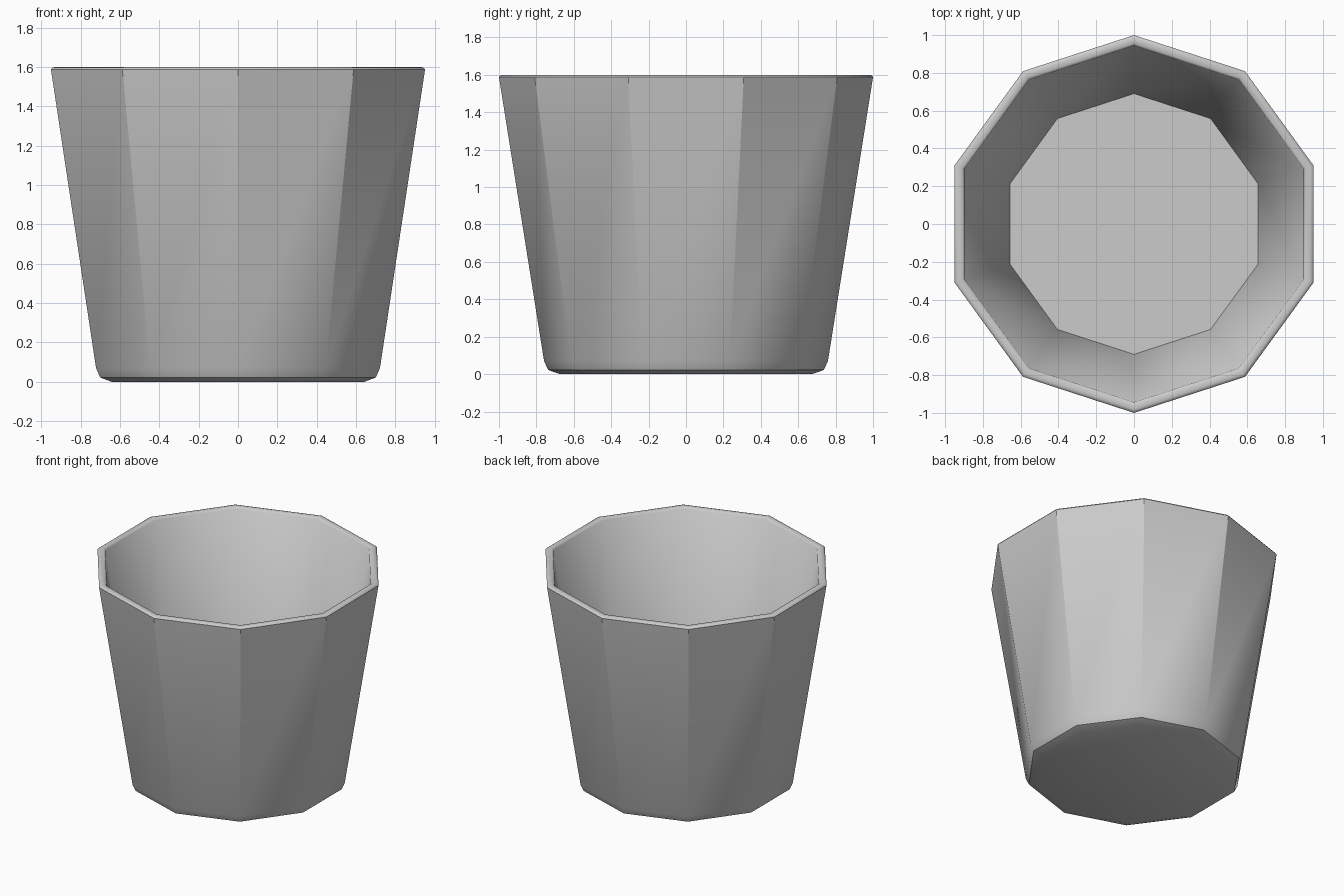
import bpy, bmesh, math

if "Cube" in bpy.data.objects:
    bpy.data.objects.remove(bpy.data.objects["Cube"])

SIDES = 10
# (radius, height, corner edges sharp up to the next ring)
PROFILE = [
    (0.675, 0.0, False), (0.737, 0.022, False), (0.759, 0.07, True),   # rounded foot
    (1.0, 1.588, False), (0.993, 1.597, False), (0.982, 1.6, False),   # outer wall and lip
    (0.956, 1.6, False), (0.944, 1.59, False), (0.69, 0.05, False),    # inner wall to floor
]
SHARP_RINGS = {1, 3, 8}

bm = bmesh.new()
rings = []
for r, z, _ in PROFILE:
    ring = []
    for i in range(SIDES):
        a = math.pi / 2 + i * math.tau / SIDES
        ring.append(bm.verts.new((r * math.cos(a), r * math.sin(a), z)))
    rings.append(ring)

# Wall bands
for low, high in zip(rings, rings[1:]):
    for i in range(SIDES):
        j = (i + 1) % SIDES
        bm.faces.new((low[i], low[j], high[j], high[i]))

# Underside and inside floor
bm.faces.new(list(reversed(rings[0])))
bm.faces.new(rings[-1])
for f in bm.faces:
    f.smooth = True

# Crisp facets outside, smooth inside
for k, ring in enumerate(rings):
    for i in range(SIDES):
        if k in SHARP_RINGS:
            bm.edges.get((ring[i], ring[(i + 1) % SIDES])).smooth = False
        if PROFILE[k][2]:
            bm.edges.get((ring[i], rings[k + 1][i])).smooth = False

mesh = bpy.data.meshes.new("faceted_cup")
bm.to_mesh(mesh)
bm.free()
cup = bpy.data.objects.new("faceted_cup", mesh)
bpy.context.collection.objects.link(cup)
